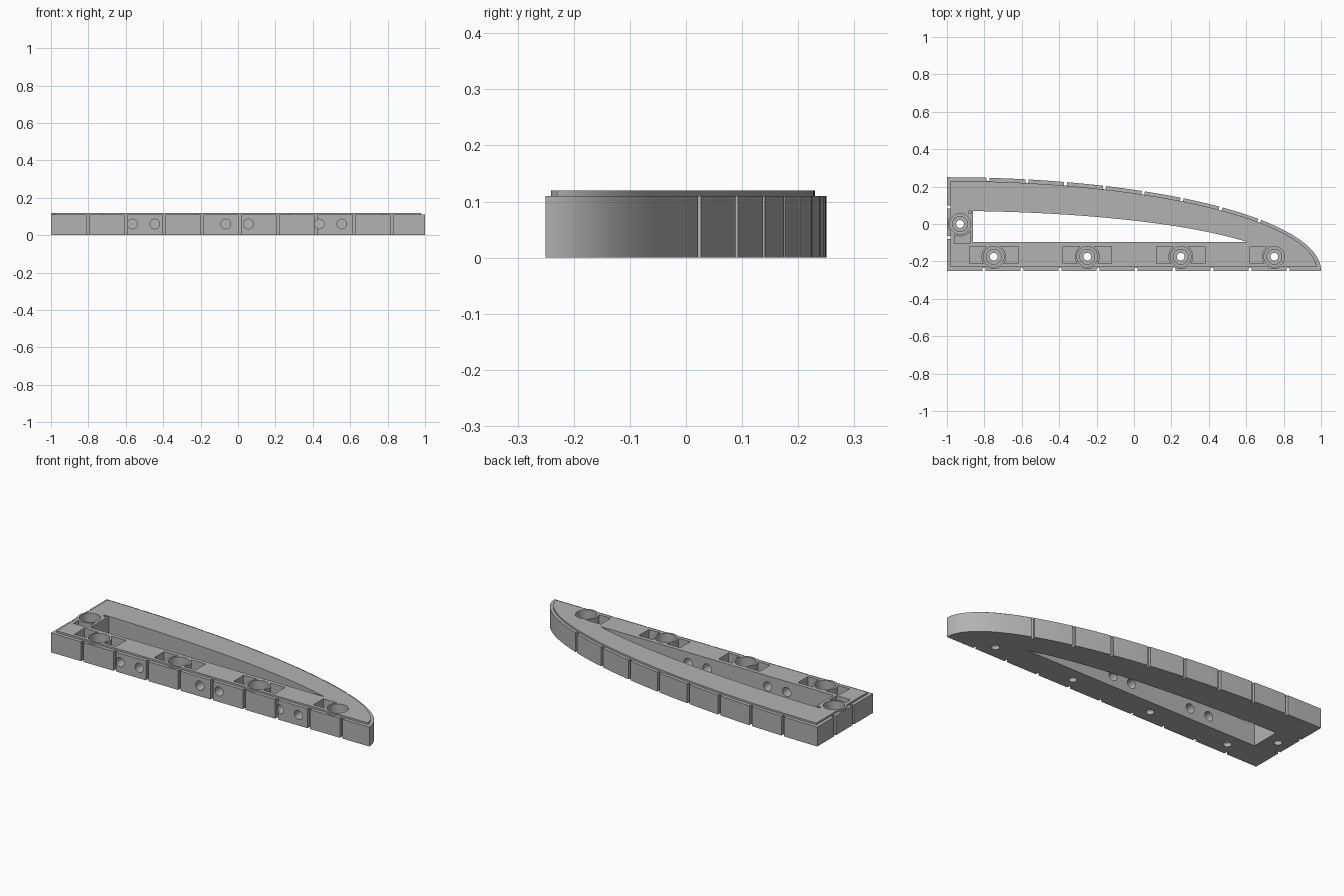
import bpy, bmesh, math
from mathutils import Matrix, Vector

cube = bpy.data.objects.get("Cube")
if cube:
    bpy.data.objects.remove(cube)

grey = bpy.data.materials.new("matte grey")
grey.use_nodes = True
grey.diffuse_color = (0.45, 0.45, 0.45, 1)
grey.node_tree.nodes["Principled BSDF"].inputs["Base Color"].default_value = (0.45, 0.45, 0.45, 1)


def finish(name, bm):
    mesh = bpy.data.meshes.new(name)
    bmesh.ops.recalc_face_normals(bm, faces=bm.faces)
    bm.to_mesh(mesh)
    bm.free()
    mesh.materials.append(grey)
    obj = bpy.data.objects.new(name, mesh)
    bpy.context.collection.objects.link(obj)
    return obj


def prism(name, outline, z0, z1):
    bm = bmesh.new()
    face = bm.faces.new([bm.verts.new((x, y, z0)) for x, y in outline])
    top = bmesh.ops.extrude_face_region(bm, geom=[face])["geom"]
    bmesh.ops.translate(bm, vec=(0, 0, z1 - z0),
                        verts=[v for v in top if isinstance(v, bmesh.types.BMVert)])
    return finish(name, bm)


def box(name, low, high, turn=0):
    low, high = Vector(low), Vector(high)
    bm = bmesh.new()
    place = (Matrix.Translation((low + high) / 2) @ Matrix.Rotation(turn, 4, "Z")
             @ Matrix.Diagonal((high - low).to_4d()))
    bmesh.ops.create_cube(bm, size=1, matrix=place)
    return finish(name, bm)


def cylinder(name, centre, radius, depth, along_y=False, sides=40):
    bm = bmesh.new()
    place = Matrix.Translation(centre)
    if along_y:
        place = place @ Matrix.Rotation(math.pi / 2, 4, "X")
    bmesh.ops.create_cone(bm, cap_ends=True, segments=sides, radius1=radius,
                          radius2=radius, depth=depth, matrix=place)
    return finish(name, bm)


def combine(target, other, operation):
    mod = target.modifiers.new("shape", "BOOLEAN")
    mod.operation, mod.solver, mod.object = operation, "EXACT", other
    bpy.context.view_layer.objects.active = target
    bpy.ops.object.modifier_apply(modifier=mod.name)
    bpy.data.objects.remove(other)


def cut(target, other):
    combine(target, other, "DIFFERENCE")


def arc(a, b, x_min, y_min, steps=72):
    """Part of a quarter ellipse lying right of x_min and above y_min."""
    start = math.asin((y_min + 0.25) / b)
    end = math.acos((x_min + 1) / a)
    angles = [start + (end - start) * i / steps for i in range(steps + 1)]
    return [(-1 + a * math.cos(t), -0.25 + b * math.sin(t)) for t in angles]


# Quarter ellipse slab with a slightly inset deck
body = prism("wing_frame", [(-1, -0.25)] + arc(2, 0.5, -1, -0.25), 0, 0.11)
deck = prism("deck", [(-0.98, -0.23)] + arc(1.98, 0.48, -0.98, -0.23), 0.05, 0.12)
combine(body, deck, "UNION")

# Open middle
cut(body, prism("opening", [(-0.86, -0.097)] + arc(1.83, 0.32, -0.86, -0.097), -0.1, 0.3))

# Pockets beside the sockets
spots = [(x, -0.175) for x in (-0.75, -0.25, 0.25, 0.75)] + [(-0.93, 0)]
for x, y in spots[:4]:
    right = 0.03 if x > 0.5 else 0.13
    cut(body, box("pocket", (x - 0.13, y - 0.035, 0.05), (x + right, y + 0.055, 0.2)))
cut(body, box("end_pocket", (-0.96, -0.105, 0.05), (-0.873, -0.02, 0.2)))
cut(body, box("small_notch", (-0.886, 0.055, 0.05), (-0.868, 0.07, 0.2)))

# Round sockets, each with a stepped bore
for x, y in spots:
    combine(body, cylinder("socket", (x, y, 0.07), 0.066, 0.1), "UNION")
    cut(body, cylinder("bore", (x, y, 0.14), 0.055, 0.18))
    cut(body, cylinder("bore_step", (x, y, 0.11), 0.04, 0.18))
    cut(body, cylinder("screw_hole", (x, y, 0.05), 0.021, 0.3, sides=24))

# Paired holes through the front wall
for centre in (-0.505, -0.005, 0.495):
    for side in (-0.06, 0.06):
        cut(body, cylinder("pin_hole", (centre + side, -0.18, 0.06), 0.026, 0.22, True, 24))

# Upright grooves along the front, the end and the curved back
half, deep = 0.008, 0.018
for i in range(9):
    x = -0.803 + 0.2033 * i
    cut(body, box("groove", (x - half, -0.3, -0.1), (x + half, -0.25 + deep, 0.11)))
for y in (0.092, -0.072):
    cut(body, box("groove", (-1.1, y - half, -0.1), (-1 + deep, y + half, 0.11)))
for i in range(8):
    t = math.acos((0.22 + 0.2075 * i) / 2)
    normal = Vector((math.cos(t) / 2, math.sin(t) / 0.5, 0)).normalized()
    mid = Vector((-1 + 2 * math.cos(t), -0.25 + 0.5 * math.sin(t), 0.005))
    mid += normal * (0.05 - deep)
    size = Vector((0.05, half, 0.105))
    cut(body, box("groove", mid - size, mid + size, math.atan2(normal.y, normal.x)))

# Smooth curves, sharp edges
bpy.ops.object.select_all(action="DESELECT")
body.select_set(True)
bpy.context.view_layer.objects.active = body
bpy.ops.object.shade_smooth_by_angle(angle=math.radians(30))
